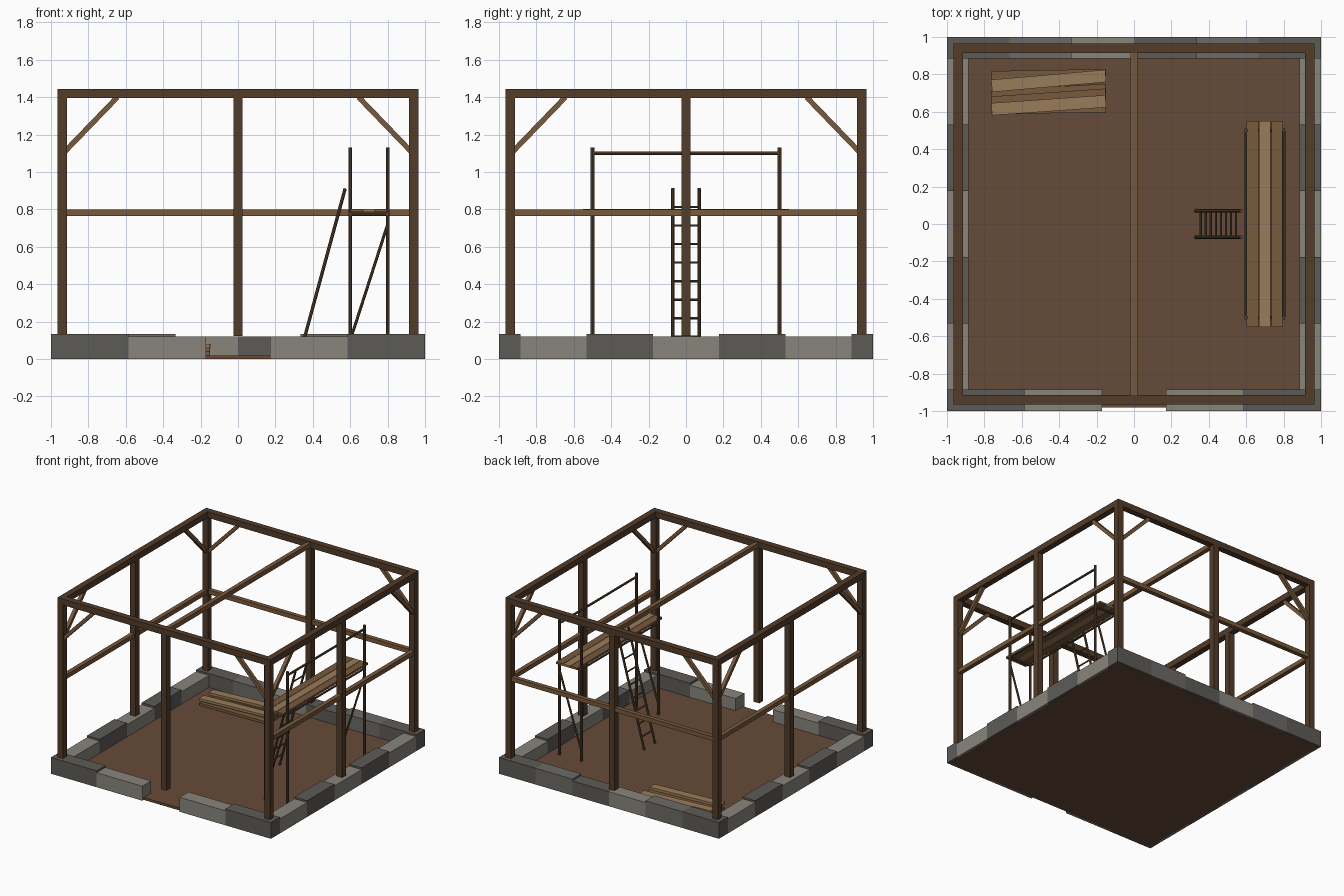
import bpy, math
from mathutils import Vector

if "Cube" in bpy.data.objects:
    bpy.data.objects.remove(bpy.data.objects["Cube"])


def mat(name, r, g, b):
    m = bpy.data.materials.new(name)
    m.diffuse_color = (r, g, b, 1)
    m.use_nodes = True
    m.node_tree.nodes["Principled BSDF"].inputs["Base Color"].default_value = m.diffuse_color
    return m


EARTH = mat("earth", 0.13, 0.07, 0.04)
DARK = mat("dark_timber", 0.085, 0.045, 0.022)
WOOD = mat("timber", 0.19, 0.10, 0.045)
PLANK = mat("pale_plank", 0.32, 0.20, 0.10)
POLE = mat("pole_wood", 0.11, 0.065, 0.035)
STONES = {"d": mat("stone_dark", 0.11, 0.105, 0.095),
          "m": mat("stone_mid", 0.15, 0.145, 0.135),
          "l": mat("stone_light", 0.25, 0.235, 0.205)}


def box(name, lo, hi, material, rot=0):
    bpy.ops.mesh.primitive_cube_add(size=1)
    o = bpy.context.object
    o.name = name
    o.location = [(a + b) / 2 for a, b in zip(lo, hi)]
    o.scale = [b - a for a, b in zip(lo, hi)]
    o.rotation_euler.z = math.radians(rot)
    o.data.materials.append(material)
    return o


def aligned(o, a, b):
    d = Vector(b) - Vector(a)
    o.location = (Vector(a) + Vector(b)) / 2
    o.rotation_euler = d.to_track_quat('Z', 'Y').to_euler()


def pole(name, a, b, r=0.01, material=POLE):
    length = (Vector(b) - Vector(a)).length
    bpy.ops.mesh.primitive_cylinder_add(vertices=8, radius=r, depth=length)
    o = bpy.context.object
    o.name = name
    o.data.materials.append(material)
    aligned(o, a, b)


def strut(name, a, b, t, material):
    length = (Vector(b) - Vector(a)).length
    o = box(name, (-t / 2, -t / 2, -length / 2), (t / 2, t / 2, length / 2), material)
    aligned(o, a, b)


# earth floor
box("earth_floor", (-0.98, -0.98, 0), (0.98, 0.98, 0.02), EARTH)

# foundation stones: front with doorway, back, and both sides
B = 0.001
for s in (-1, 1):
    for a, b, c, h in ((0.17, 0.585, "l", 0.12), (0.585, 1.0, "d", 0.135)):
        x0, x1 = sorted((s * a, s * b))
        box("front_stone", (x0, -1, B), (x1, -0.885, h), STONES[c])
    for i, c in enumerate("ldldl"):
        y = -0.885 + i * 0.354
        x0, x1 = sorted((s * 0.885, s))
        box("side_stone", (x0, y, B), (x1, y + 0.354, 0.12 if c == "l" else 0.135), STONES[c])
for i, (c, h) in enumerate(zip("dmldmd", (0.135, 0.135, 0.12, 0.12, 0.135, 0.135))):
    box("back_stone", (-1 + i / 3, 0.885, B), (-1 + (i + 1) / 3, 1, h), STONES[c])

# posts at corners and wall middles
E, W = 0.94, 0.025
for x in (-E, 0, E):
    for y in (-E, 0, E):
        if x or y:
            box("post", (x - W, y - W, 0.122), (x + W, y + W, 1.40), DARK)

# top plates, mid rails and centre tie beam
for s in (-1, 1):
    box("top_plate_x", (-E - W, s * E - W, 1.395), (E + W, s * E + W, 1.445), DARK)
    box("top_plate_y", (s * E - W, -E + W, 1.395), (s * E + W, E - W, 1.445), DARK)
    box("side_rail", (s * E - 0.018, -E + W, 0.765), (s * E + 0.018, E - W, 0.80), WOOD)
box("back_rail", (-E + W, E - 0.018, 0.765), (E - W, E + 0.018, 0.80), WOOD)
box("tie_beam", (-0.018, -E + W, 1.40), (0.018, E - W, 1.437), WOOD)

# corner braces
for sx in (-1, 1):
    for sy in (-1, 1):
        low = (sx * E, sy * E, 1.10)
        strut("brace_x", (sx * 0.925, sy * E, 1.11), (sx * 0.645, sy * E, 1.40), 0.028, WOOD)
        strut("brace_y", (sx * E, sy * 0.925, 1.11), (sx * E, sy * 0.645, 1.40), 0.028, WOOD)

# scaffold frame
for y in (-0.5, 0.5):
    for x in (0.6, 0.8):
        pole("scaffold_pole", (x, y, 0.02), (x, y, 1.13))
    pole("scaffold_crossbar", (0.6, y, 0.775), (0.8, y, 0.775), 0.009)
    pole("scaffold_diagonal", (0.6, y, 0.10), (0.8, y, 0.72), 0.008)
for x in (0.6, 0.8):
    pole("scaffold_ledger", (x, -0.51, 0.775), (x, 0.51, 0.775), 0.008)
pole("guard_rail", (0.8, -0.5, 1.10), (0.8, 0.5, 1.10), 0.009)

# scaffold deck
for i, m in enumerate((WOOD, PLANK, WOOD)):
    x = 0.602 + i * 0.066
    box("deck_plank", (x, -0.55, 0.786), (x + 0.063, 0.55, 0.803), m)

# ladder
foot, head = Vector((0.33, 0, 0.02)), Vector((0.573, 0, 0.912))
for y in (-0.07, 0.07):
    off = Vector((0, y, 0))
    pole("ladder_rail", foot + off, head + off, 0.009)
for i in range(1, 9):
    p = foot.lerp(head, i / 9)
    pole("ladder_rung", p - Vector((0, 0.07, 0)), p + Vector((0, 0.07, 0)), 0.006)

# stacked planks: centre y, base z, angle, material
for y, z, r, m in ((0.79, 0.02, 1, WOOD), (0.70, 0.02, 3, WOOD), (0.625, 0.02, 1, WOOD),
                   (0.67, 0.04, 4, WOOD), (0.765, 0.06, 5, PLANK), (0.635, 0.06, 4, PLANK)):
    box("stacked_plank", (-0.762, y - 0.033, z), (-0.15, y + 0.033, z + 0.02), m, r)
